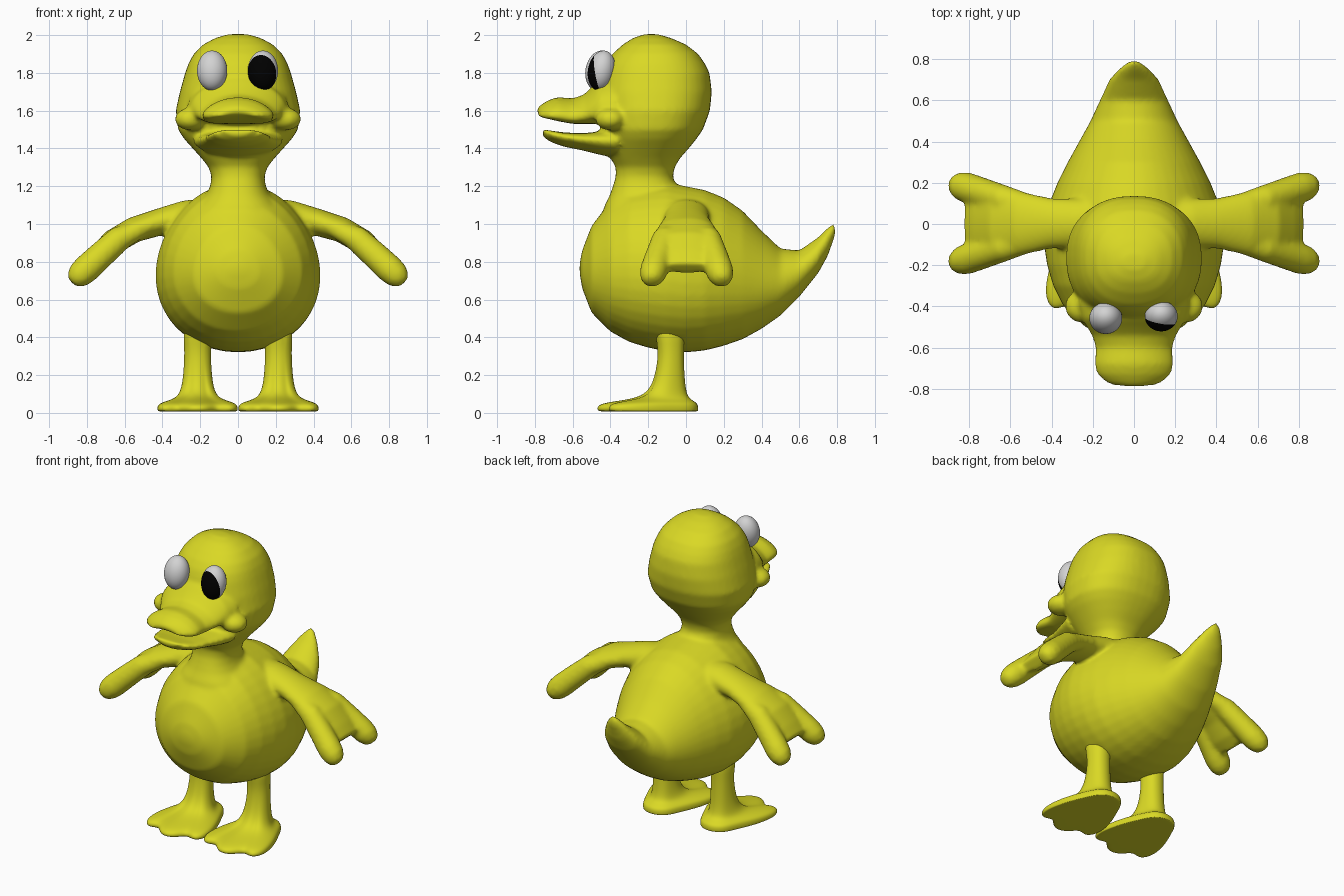
import bpy, bmesh, math
from mathutils import Vector, Matrix

if "Cube" in bpy.data.objects:
    bpy.data.objects.remove(bpy.data.objects["Cube"])


def material(name, rgb):
    m = bpy.data.materials.new(name)
    m.diffuse_color = (*rgb, 1)
    m.use_nodes = True
    m.node_tree.nodes["Principled BSDF"].inputs["Base Color"].default_value = m.diffuse_color
    return m


YELLOW = material("yellow", (0.70, 0.69, 0.018))
WHITE = material("eye white", (0.65, 0.65, 0.65))
BLACK = material("pupil black", (0.0, 0.0, 0.0))


def make_object(name, bm, mats):
    bmesh.ops.recalc_face_normals(bm, faces=bm.faces)
    for f in bm.faces:
        f.smooth = True
    me = bpy.data.meshes.new(name)
    bm.to_mesh(me)
    bm.free()
    for m in mats:
        me.materials.append(m)
    ob = bpy.data.objects.new(name, me)
    bpy.context.collection.objects.link(ob)
    return ob


def bridge(bm, rings):
    """Skin a list of equal-length point rings and cap both ends."""
    vs = [[bm.verts.new(p) for p in r] for r in rings]
    n = len(vs[0])
    for a, b in zip(vs, vs[1:]):
        for i in range(n):
            j = (i + 1) % n
            bm.faces.new((a[i], a[j], b[j], b[i]))
    bm.faces.new(vs[0][::-1])
    bm.faces.new(vs[-1])


def oval(c, u, v, power=2.0, skew=0.0, droop=0.0, n=40):
    """Superellipse ring; skew widens the bottom, droop lowers the sides."""
    c, u, v = Vector(c), Vector(u), Vector(v)
    ring = []
    for i in range(n):
        t = 2 * math.pi * i / n
        a = math.copysign(abs(math.cos(t)) ** (2 / power), math.cos(t))
        b = math.copysign(abs(math.sin(t)) ** (2 / power), math.sin(t))
        ring.append(c + u * a * (1 - skew * b) + v * b - Vector((0, 0, droop * a * a)))
    return ring


def loft_y(bm, rows, **kw):
    """Rows of (y, z low, z high, half width)."""
    bridge(bm, [oval((0, y, (lo + hi) / 2), (w, 0, 0), (0, 0, (hi - lo) / 2), **kw)
                for y, lo, hi, w in rows])


def loft_z(bm, rows, **kw):
    """Rows of (z, y front, y back, half width)."""
    bridge(bm, [oval((0, (a + b) / 2, z), (w, 0, 0), (0, (b - a) / 2, 0), **kw)
                for z, a, b, w in rows])


def ellipsoid(bm, c, r, rot=0):
    m = Matrix.Translation(c) @ Matrix.Rotation(rot, 4, 'X') @ Matrix.Diagonal((*r, 1))
    bmesh.ops.create_uvsphere(bm, u_segments=40, v_segments=24, radius=1, matrix=m)


bm = bmesh.new()

# Body and upturned tail
loft_y(bm, [
    (-.563, .74, .79, .03), (-.55, .66, .86, .11), (-.5, .53, .99, .235), (-.4, .43, 1.12, .34),
    (-.3, .375, 1.19, .39), (-.2, .345, 1.21, .42), (-.1, .325, 1.22, .435), (0, .32, 1.2, .43),
    (.1, .33, 1.18, .41), (.2, .355, 1.14, .37), (.3, .39, 1.07, .32), (.4, .445, .965, .265),
    (.5, .515, .87, .21), (.6, .615, .86, .165), (.7, .74, .93, .12), (.75, .83, .98, .075),
    (.79, .94, 1.01, .025)], skew=.1)

# Neck and head
loft_z(bm, [
    (1.03, -.45, .06, .25), (1.1, -.43, .01, .215), (1.15, -.405, -.02, .17), (1.2, -.387, -.05, .147),
    (1.25, -.372, -.07, .14), (1.3, -.372, -.06, .155), (1.35, -.40, -.03, .195),
    (1.4, -.42, .015, .24), (1.45, -.435, .055, .285), (1.5, -.45, .09, .318), (1.6, -.46, .127, .33),
    (1.7, -.465, .137, .308), (1.8, -.445, .125, .28), (1.85, -.425, .10, .262), (1.9, -.39, .065, .235),
    (1.95, -.335, .0, .185), (1.985, -.28, -.08, .12), (2.005, -.22, -.15, .05)], power=2.3)

# Upper and lower bill
loft_y(bm, [
    (-.38, 1.53, 1.78, .27), (-.46, 1.53, 1.77, .25), (-.5, 1.53, 1.725, .23), (-.54, 1.53, 1.685, .205),
    (-.6, 1.53, 1.665, .187), (-.68, 1.545, 1.672, .193), (-.73, 1.56, 1.655, .18),
    (-.77, 1.575, 1.63, .14), (-.79, 1.59, 1.61, .08)], droop=.035)
loft_y(bm, [
    (-.36, 1.35, 1.50, .24), (-.45, 1.365, 1.49, .215), (-.55, 1.39, 1.48, .185), (-.65, 1.41, 1.485, .165),
    (-.72, 1.435, 1.495, .135), (-.76, 1.465, 1.50, .07)], droop=-.015)

for s in (-1, 1):
    # Cheek at the mouth corner
    ellipsoid(bm, (s * .25, -.40, 1.555), (.085, .08, .06))
    # Wing: drooping flat arm, then two rounded lobes
    arm = [(.12, 1.05, .13, .09, 0), (.28, 1.04, .12, .085, .1), (.4, 1.015, .122, .072, .25),
           (.55, .97, .155, .068, .45), (.66, .905, .18, .068, .75), (.74, .82, .19, .06, .8),
           (.80, .765, .17, .04, .8)]
    bridge(bm, [oval((s * x, .003, z), (0, hy, 0), (s * t * math.sin(a), 0, t * math.cos(a)))
                for x, z, hy, t, a in arm])
    for e in (-1, 1):
        lobe = [(.5, .09, .985, .05), (.62, .115, .93, .068), (.72, .145, .84, .073),
                (.80, .17, .765, .076), (.84, .178, .728, .07), (.868, .183, .70, .05), (.88, .185, .69, .025)]
        bridge(bm, [oval((s * x, .003 + e * y, z), (0, r, 0), (s * r * .7, 0, r * .7), n=24)
                    for x, y, z, r in lobe])

# Melt all of these into one smooth skin
body = make_object("body_with_head_and_wings", bm, [YELLOW])
mod = body.modifiers.new("merge", 'REMESH')
mod.mode = 'VOXEL'
mod.voxel_size = 0.013
mod.use_smooth_shade = True
mod = body.modifiers.new("soften", 'SMOOTH')
mod.factor = 0.5
mod.iterations = 9

# Webbed feet with legs: the toe outline shrinks up into a round leg
half = [(.0, .075), (.09, .045), (.13, -.05), (.19, -.18), (.218, -.3), (.212, -.38),
        (.17, -.425), (.105, -.385), (.06, -.455), (.0, -.48)]
outline = half + [(-x, y) for x, y in half[-2:0:-1]]
levels = [(.008, .9), (.008, .97), (.022, 1.0), (.042, .97), (.056, .83), (.07, .5), (.09, .26),
          (.13, .13), (.19, .05), (.28, .0), (.36, .0), (.48, .08)]
for s, side in ((-1, "right"), (1, "left")):
    bm = bmesh.new()
    rings = []
    for z, b in levels:
        ring = []
        for x, y in outline:
            a = math.atan2(y + .17, x)
            lx, ly = .075 * math.cos(a), -.08 + .07 * math.sin(a)
            ring.append((s * .214 + lx + (x - lx) * b, ly + (y - ly) * b, z))
        rings.append(ring)
    bridge(bm, rings)
    leg = make_object(side + "_leg_and_foot", bm, [YELLOW])
    mod = leg.modifiers.new("round", 'SUBSURF')
    mod.levels = mod.render_levels = 2

# Plain white eye
bm = bmesh.new()
ellipsoid(bm, (-.137, -.457, 1.812), (.08, .075, .107), -.2)
make_object("right_eye", bm, [WHITE])

# Eye with a black front, cut along a plane
bm = bmesh.new()
centre = Vector((.132, -.447, 1.812))
ellipsoid(bm, centre, (.08, .072, .107), -.2)
look = Vector((-.2, -1, -.18)).normalized()
edge = centre + look * .022
bmesh.ops.bisect_plane(bm, geom=bm.verts[:] + bm.edges[:] + bm.faces[:], plane_co=edge, plane_no=look)
for f in bm.faces:
    f.material_index = int((f.calc_center_median() - edge).dot(look) > 0)
make_object("left_eye", bm, [WHITE, BLACK])
